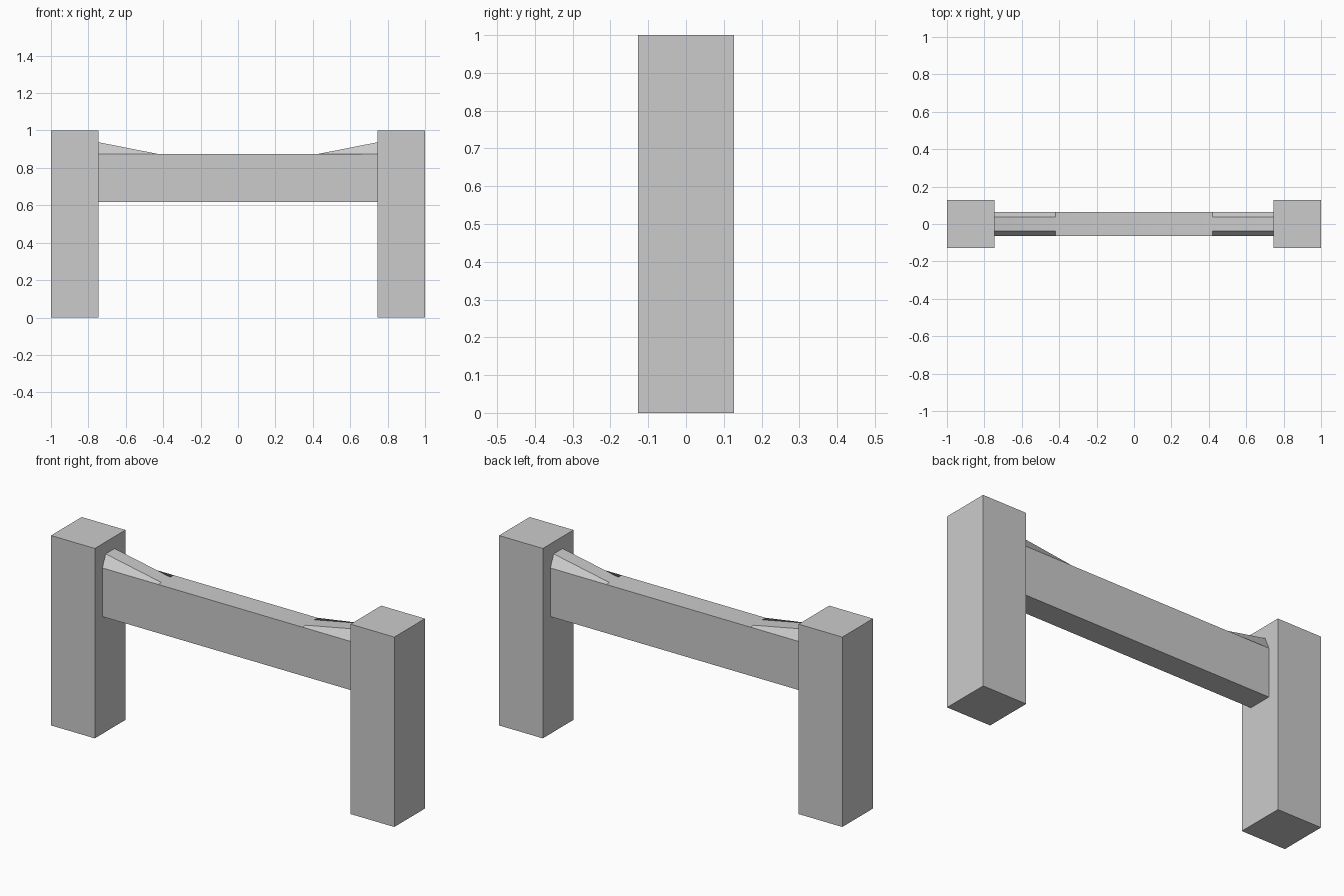
import bpy, bmesh

if "Cube" in bpy.data.objects:
    bpy.data.objects.remove(bpy.data.objects["Cube"])

def make_object(name, bm):
    bmesh.ops.recalc_face_normals(bm, faces=bm.faces)
    mesh = bpy.data.meshes.new(name)
    bm.to_mesh(mesh)
    bm.free()
    obj = bpy.data.objects.new(name, mesh)
    bpy.context.collection.objects.link(obj)
    return obj

# Two square posts
POST = 0.255
for name, side in (("left_post", -1), ("right_post", 1)):
    bm = bmesh.new()
    bmesh.ops.create_cube(bm, size=1)
    for v in bm.verts:
        v.co = (v.co.x * POST + side * (1 - POST / 2), v.co.y * POST, v.co.z + 0.5)
    make_object(name, bm)

# Rail: cross-sections along x, with the top swelling into a rounded flare at each post
HALF_Y, TOP_Y = 0.064, 0.037
BOTTOM, TOP, FLARE = 0.617, 0.873, 0.064
bm = bmesh.new()
rings = []
for x, rise in ((-0.745, FLARE), (-0.42, 0), (0.42, 0), (0.745, FLARE)):
    profile = [(-HALF_Y, BOTTOM), (HALF_Y, BOTTOM), (HALF_Y, TOP),
               (TOP_Y, TOP + rise), (-TOP_Y, TOP + rise), (-HALF_Y, TOP)]
    rings.append([bm.verts.new((x, y, z)) for y, z in profile])
for a, b in zip(rings, rings[1:]):
    for i in range(6):
        j = (i + 1) % 6
        bm.faces.new((a[i], a[j], b[j], b[i]))
bm.faces.new(rings[0])
bm.faces.new(rings[-1])
rail = make_object("rail", bm)

# Smooth the flares; flat sides and the long edges stay crisp
bpy.context.view_layer.objects.active = rail
rail.select_set(True)
bpy.ops.object.shade_smooth_by_angle(angle=0.6)
